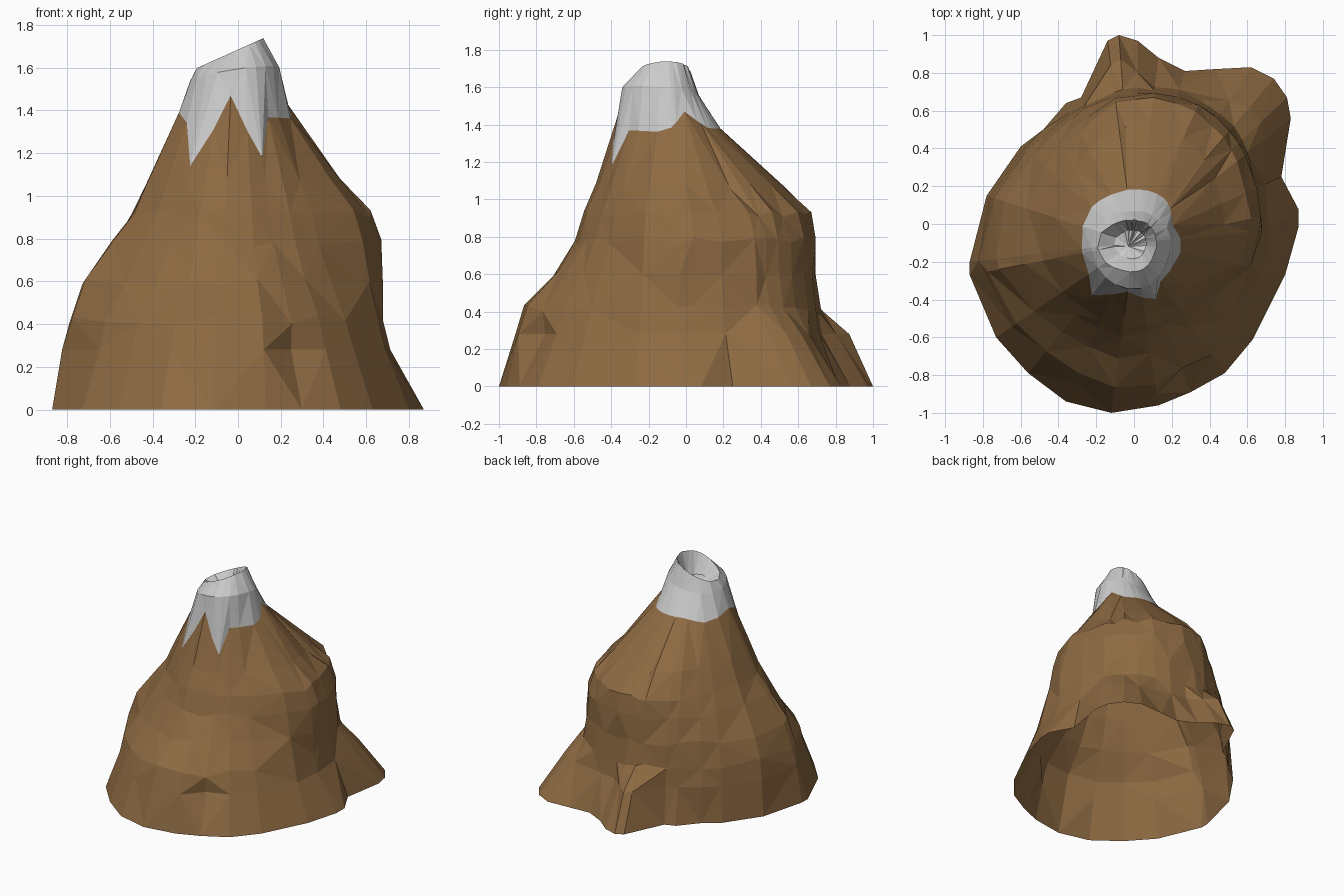
import bpy, bmesh, math, random

if "Cube" in bpy.data.objects:
    bpy.data.objects.remove(bpy.data.objects["Cube"])
random.seed(4)

CY = -0.1  # axis of the mountain lies on x = 0, y = CY

# ground outline, counter-clockwise
BASE = [(.87, -.02), (.87, .08), (.78, .25), (.83, .56), (.81, .67), (.74, .77), (.62, .83),
        (.43, .82), (.27, .81), (.13, .88), (.02, .97), (-.08, 1), (-.14, .97), (-.28, .67),
        (-.36, .64), (-.48, .5), (-.6, .41), (-.78, .15), (-.87, -.2), (-.87, -.27),
        (-.73, -.6), (-.56, -.79), (-.36, -.94), (-.12, -1), (.13, -.96), (.3, -.89),
        (.48, -.79), (.63, -.61), (.8, -.27)]
ANGLES = [math.atan2(y - CY, x) % math.tau for x, y in BASE]

# height and silhouette limits: z, x min, x max, y min, y max
PROFILE = [(.3, -.83, .72, -.92, .73), (.44, -.81, .68, -.87, .72), (.6, -.75, .675, -.72, .70),
           (.78, -.61, .67, -.60, .69), (.92, -.51, .62, -.55, .67), (1.04, -.45, .51, -.50, .57),
           (1.2, -.36, .38, -.43, .36), (1.37, -.285, .25, -.38, .19), (1.55, -.225, .195, -.345, .07)]

# height and squareness of each quadrant: back right, back left, front left, front right
SHAPE = [(.3, 2.5, 1.6, 1.75, 1.6), (.6, 2.5, 1.6, 1.6, 1.35), (.9, 2.4, 1.65, 1.65, 1.3),
         (1.1, 2.3, 1.7, 1.75, 1.35), (1.37, 2.4, 1.9, 1.95, 1.6), (1.55, 2, 2, 2, 2)]

# snow line: angle in degrees, height
SNOW = [(0, 1.36), (24, 1.47), (51, 1.38), (110, 1.38), (150, 1.34), (180, 1.40), (213, 1.36),
        (231, 1.14), (262.4, 1.47), (290.8, 1.18), (305, 1.37), (360, 1.36)]


def lerp(table, t):
    t = min(max(t, table[0][0]), table[-1][0])
    for a, b in zip(table, table[1:]):
        if t <= b[0]:
            f = (t - a[0]) / (b[0] - a[0])
            return [p + (q - p) * f for p, q in zip(a[1:], b[1:])]


def rounded(a, ext, squareness):
    """Distance to a rounded outline with a separate shape in each quadrant."""
    x0, x1, y0, y1 = ext
    c, s = math.cos(a), math.sin(a)
    n = squareness[int(a / (math.pi / 2)) % 4]
    rx, ry = (x1 if c > 0 else -x0), (y1 - CY if s > 0 else CY - y0)
    return (abs(c / rx) ** n + abs(s / ry) ** n) ** (-1 / n)


def radius(a, z):
    return rounded(a, lerp(PROFILE, z), lerp(SHAPE, z))


def polar(a, r, z):
    return (r * math.cos(a), CY + r * math.sin(a), z)


def bump(a, deg, width):
    return math.exp(-((math.degrees(a) - deg) / width) ** 2)


def rock_ring(z):
    ring = []
    for a in ANGLES:
        r = radius(a, z) * random.uniform(.985, 1.01)
        if z < .3:       # corner foot
            r += .12 * bump(a, 46, 12)
        if z == .28:     # back ledge and front crevice
            r += .16 * bump(a, 95, 7) - .05 * bump(a, 291, 4)
        ring.append(polar(a, r, z + (random.uniform(-.02, .02) if z > .4 else 0)))
    return ring


def loft(name, rings, tip=None):
    bm = bmesh.new()
    vr = [[bm.verts.new(p) for p in ring] for ring in rings]
    n = len(ANGLES)
    for k, (lo, hi) in enumerate(zip(vr, vr[1:])):
        for i in range(n):
            j = (i + 1) % n
            if (i + k) % 2:
                bm.faces.new((lo[i], lo[j], hi[j]))
                bm.faces.new((lo[i], hi[j], hi[i]))
            else:
                bm.faces.new((lo[i], lo[j], hi[i]))
                bm.faces.new((lo[j], hi[j], hi[i]))
    if tip:
        t = bm.verts.new(tip)
        for i in range(n):
            bm.faces.new((vr[-1][i], vr[-1][(i + 1) % n], t))
    me = bpy.data.meshes.new(name)
    bm.to_mesh(me)
    bm.free()
    ob = bpy.data.objects.new(name, me)
    bpy.context.collection.objects.link(ob)
    return ob


# shared jagged edge between rock and snow
snow_line = []
for a in ANGLES:
    z = lerp(SNOW, math.degrees(a))[0]
    snow_line.append(polar(a, radius(a, z), z))

# rock slopes, open underneath
rock = loft("mountain_rock", [[(x, y, 0) for x, y in BASE]]
            + [rock_ring(z) for z in (.28, .42, .6, .78, .92, 1.07)] + [snow_line])
mat = bpy.data.materials.new("brown_rock")
mat.diffuse_color = (.27, .145, .055, 1)
mat.use_nodes = True
mat.node_tree.nodes["Principled BSDF"].inputs["Base Color"].default_value = mat.diffuse_color
rock.data.materials.append(mat)

# snow cap with tilted rim and crater
shoulder, rim, floor = [], [], []
for a in ANGLES:
    r = radius(a, 1.55)
    shoulder.append(polar(a, r, 1.57 + .15 * r * math.cos(a) - .1 * r * math.sin(a)))
    r = rounded(a, (-.2, .12, -.25, .02), (2, 2, 2, 2)) * random.uniform(.97, 1.03)
    rim.append(polar(a, r, 1.685 + .45 * r * math.cos(a)))
    floor.append(polar(a, r * .55, 1.56 + random.uniform(-.01, .01)))
loft("snow_cap", [snow_line, shoulder, rim, floor], (-.03, -.12, 1.55))
